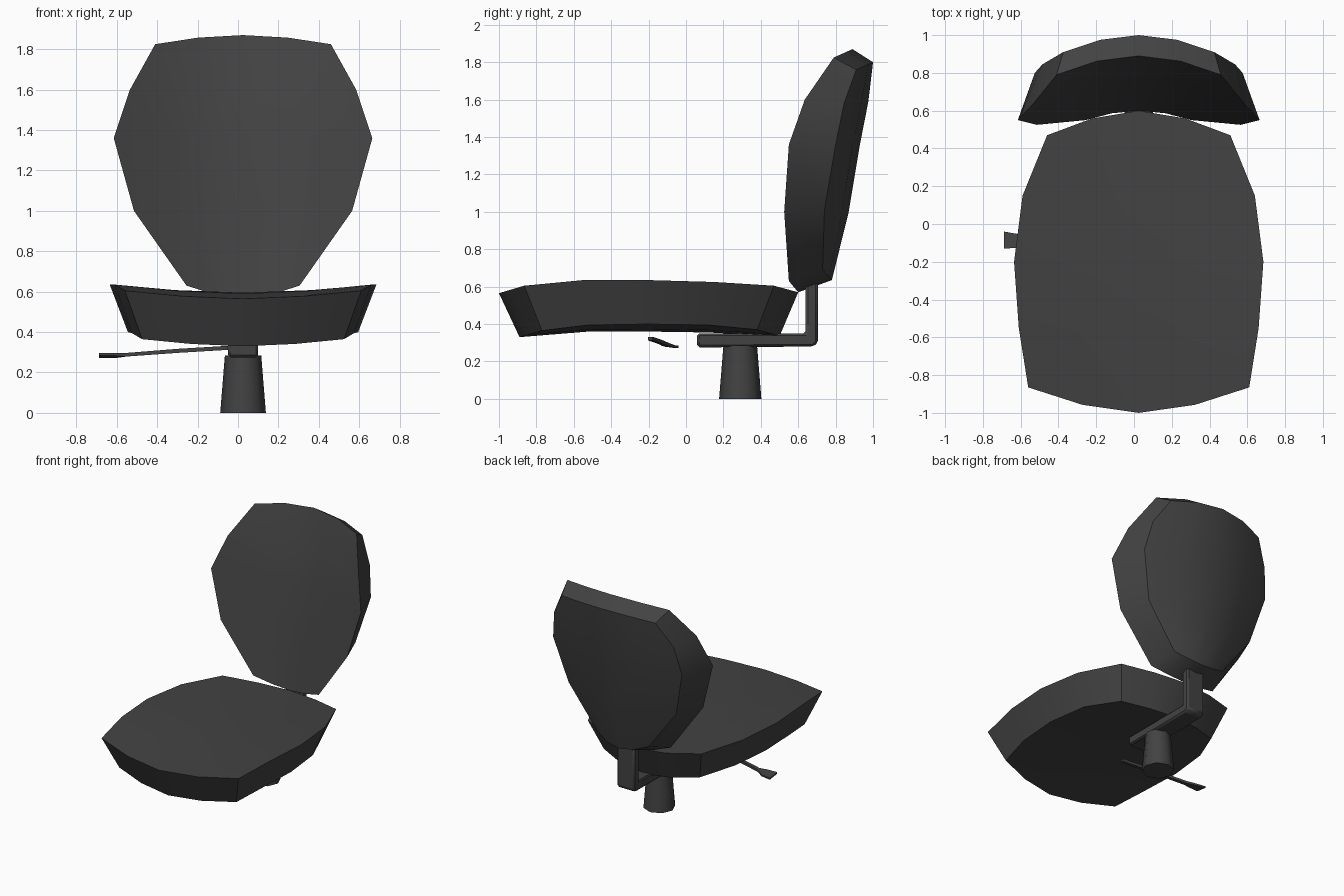
import bpy, bmesh, math
from mathutils import Vector

if "Cube" in bpy.data.objects:
    bpy.data.objects.remove(bpy.data.objects["Cube"])

CX = 0.025  # chair axis (the lever shifts it off centre)

mat = bpy.data.materials.new("charcoal grey")
mat.diffuse_color = (0.055, 0.055, 0.055, 1)
mat.use_nodes = True
mat.node_tree.nodes["Principled BSDF"].inputs["Base Color"].default_value = mat.diffuse_color


def finish(name, bm, angle=30):
    bmesh.ops.recalc_face_normals(bm, faces=bm.faces)
    me = bpy.data.meshes.new(name)
    bm.to_mesh(me)
    bm.free()
    ob = bpy.data.objects.new(name, me)
    bpy.context.collection.objects.link(ob)
    me.materials.append(mat)
    bpy.ops.object.select_all(action='DESELECT')
    ob.select_set(True)
    bpy.context.view_layer.objects.active = ob
    bpy.ops.object.shade_smooth_by_angle(angle=math.radians(angle))
    return ob


def cushion(name, face_rows, rear_rows, power):
    """Curved pad from two 5-column grids; row = half width, centre y, z, edge y, z."""
    bm = bmesh.new()
    us = (-1, -0.51, 0, 0.51, 1)

    def grid(rows):
        out = []
        for half, cy, cz, ey, ez in rows:
            line = []
            for u in us:
                t = abs(u) ** power
                line.append(bm.verts.new((CX + u * half, cy + (ey - cy) * t, cz + (ez - cz) * t)))
            out.append(line)
        for a, b in zip(out, out[1:]):
            for i in range(4):
                bm.faces.new((a[i], a[i + 1], b[i + 1], b[i]))
        rim = out[0] + [r[-1] for r in out[1:-1]] + out[-1][::-1] + [r[0] for r in out[-2:0:-1]]
        return rim

    a, b = grid(face_rows), grid(rear_rows)
    n = len(a)
    for i in range(n):
        j = (i + 1) % n
        bm.faces.new((a[i], a[j], b[j], b[i]))
    return finish(name, bm)


# Seat: dished top and smaller underside
cushion("seat",
        [(0.585, -1.00, 0.565, -0.865, 0.605),
         (0.635, -0.55, 0.590, -0.55, 0.635),
         (0.660, -0.20, 0.595, -0.20, 0.635),
         (0.615, 0.15, 0.590, 0.15, 0.625),
         (0.485, 0.60, 0.570, 0.47, 0.605)],
        [(0.500, -0.89, 0.33, -0.77, 0.365),
         (0.550, -0.52, 0.36, -0.52, 0.395),
         (0.570, -0.20, 0.36, -0.20, 0.400),
         (0.530, 0.12, 0.355, 0.12, 0.395),
         (0.410, 0.50, 0.335, 0.38, 0.37)], 1.7)

# Backrest: wraps forward at the sides
cushion("backrest",
        [(0.435, 0.89, 1.87, 0.79, 1.825),
         (0.560, 0.81, 1.60, 0.635, 1.60),
         (0.640, 0.75, 1.36, 0.55, 1.36),
         (0.540, 0.68, 1.00, 0.525, 1.00),
         (0.280, 0.60, 0.57, 0.55, 0.63)],
        [(0.400, 1.00, 1.80, 0.91, 1.76),
         (0.510, 0.975, 1.59, 0.845, 1.58),
         (0.550, 0.93, 1.36, 0.80, 1.36),
         (0.460, 0.87, 1.00, 0.74, 1.01),
         (0.220, 0.78, 0.635, 0.73, 0.69)], 1.9)

# L-shaped bracket joining seat and backrest
bm = bmesh.new()
profile = [(0.06, 0.275), (0.68, 0.28), (0.705, 0.30), (0.705, 0.72),
           (0.64, 0.72), (0.64, 0.35), (0.06, 0.35)]
f = bm.faces.new([bm.verts.new((CX - 0.075, y, z)) for y, z in profile])
ext = bmesh.ops.extrude_face_region(bm, geom=[f])
bmesh.ops.translate(bm, vec=(0.15, 0, 0),
                    verts=[v for v in ext["geom"] if isinstance(v, bmesh.types.BMVert)])
ob = finish("support_bracket", bm)
bev = ob.modifiers.new("soft_edges", 'BEVEL')
bev.width = 0.012
bev.segments = 1

# Tapered eight-sided post
bm = bmesh.new()
bmesh.ops.create_cone(bm, cap_ends=True, segments=8, radius1=0.113, radius2=0.09, depth=0.285)
bmesh.ops.translate(bm, vec=(CX, 0.29, 0.1425), verts=bm.verts)
finish("post", bm, 50)

# Height lever: thin rod flaring into a flat paddle
bm = bmesh.new()
stations = [(-0.05, -0.19, 0.322, 0.012, 0.010), (-0.30, -0.145, 0.307, 0.012, 0.010),
            (-0.55, -0.10, 0.288, 0.014, 0.009), (-0.61, -0.09, 0.284, 0.036, 0.007),
            (-0.688, -0.085, 0.284, 0.045, 0.006)]
rings = []
for x, y, z, w, h in stations:
    tilt = 0.006 if w > 0.03 else 0
    rings.append([bm.verts.new((x, y + sy * w, z + sz * h - sy * tilt))
                  for sy, sz in ((-1, -1), (1, -1), (1, 1), (-1, 1))])
for a, b in zip(rings, rings[1:]):
    for i in range(4):
        j = (i + 1) % 4
        bm.faces.new((a[i], a[j], b[j], b[i]))
bm.faces.new(rings[0])
bm.faces.new(rings[-1])
finish("height_lever", bm)
